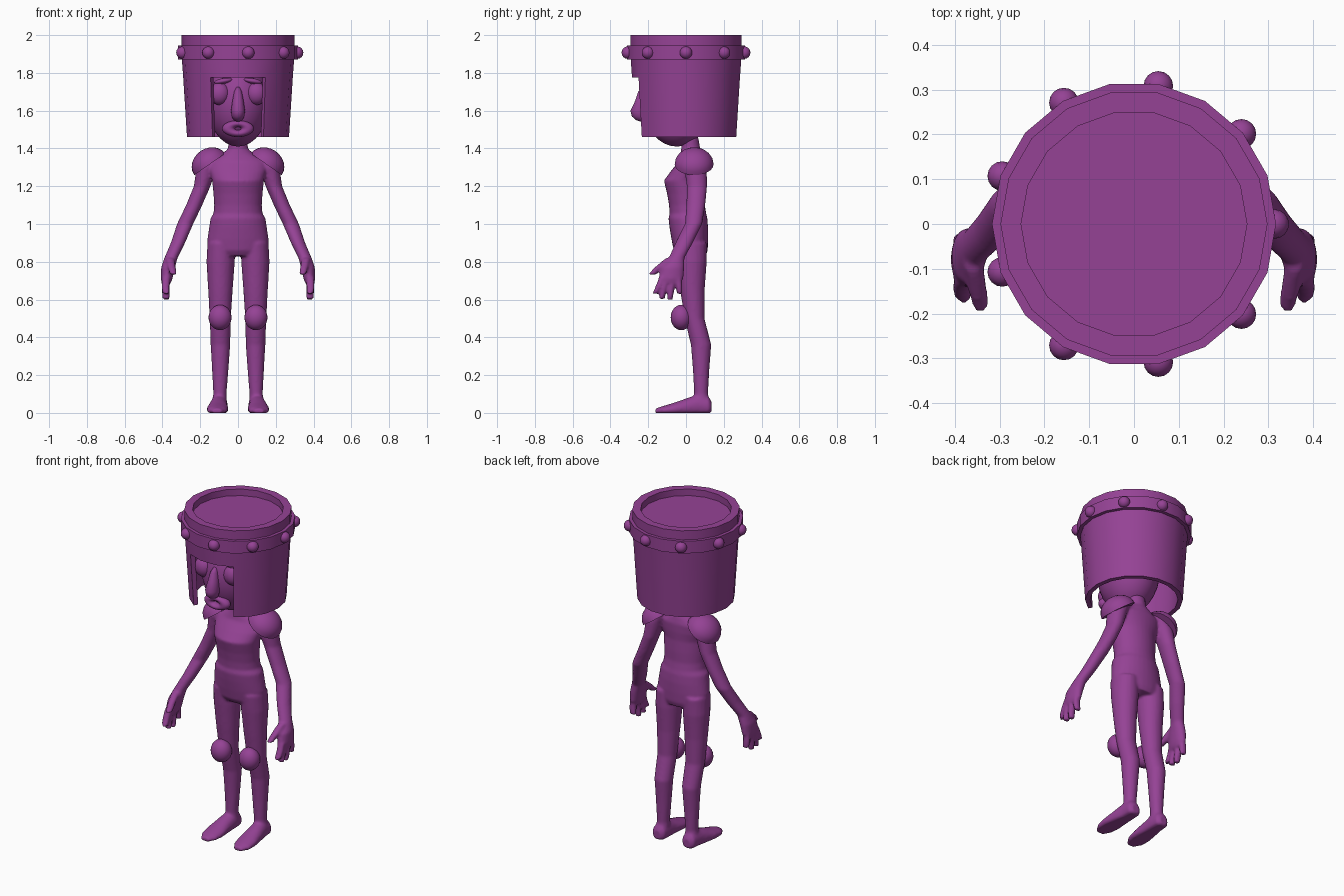
import bpy, bmesh
from math import sin, cos, pi, radians
from mathutils import Matrix, Vector

if "Cube" in bpy.data.objects:
    bpy.data.objects.remove(bpy.data.objects["Cube"])

purple = bpy.data.materials.new("purple")
purple.diffuse_color = (0.30, 0.055, 0.30, 1)
purple.use_nodes = True
purple.node_tree.nodes["Principled BSDF"].inputs["Base Color"].default_value = purple.diffuse_color


def finish(name, bm, angle=40):
    bmesh.ops.recalc_face_normals(bm, faces=bm.faces[:])
    mesh = bpy.data.meshes.new(name)
    bm.to_mesh(mesh)
    bm.free()
    mesh.materials.append(purple)
    ob = bpy.data.objects.new(name, mesh)
    bpy.context.collection.objects.link(ob)
    bpy.ops.object.select_all(action='DESELECT')
    ob.select_set(True)
    bpy.context.view_layer.objects.active = ob
    bpy.ops.object.shade_smooth_by_angle(angle=radians(angle))
    return ob


def tube(bm, rings, side=1, along='z', n=20):
    """Closed loft through elliptical rings (x, y, z, radius a, radius b)."""
    loops = []
    for x, y, z, a, b in rings:
        loop = []
        for i in range(n):
            t = 2 * pi * i / n
            if along == 'z':
                p = (side * (x + a * cos(t)), y + b * sin(t), z)
            else:
                p = (side * (x + a * cos(t)), y, max(0, z + b * sin(t)))
            loop.append(bm.verts.new(p))
        loops.append(loop)
    for lo, hi in zip(loops, loops[1:]):
        for i in range(n):
            j = (i + 1) % n
            bm.faces.new((lo[i], lo[j], hi[j], hi[i]))
    bm.faces.new(loops[0])
    bm.faces.new(loops[-1])


def ellipsoid(name, centre, radii, rot=None, half=False, seg=24):
    bm = bmesh.new()
    bmesh.ops.create_uvsphere(bm, u_segments=seg, v_segments=seg // 2, radius=1)
    if half:
        cut = bmesh.ops.bisect_plane(bm, geom=bm.verts[:] + bm.edges[:] + bm.faces[:], dist=1e-4,
                                     plane_co=(0, 0, 0), plane_no=(0, 0, 1), clear_inner=True)
        bmesh.ops.holes_fill(bm, edges=bm.edges[:])
    m = Matrix.Translation(centre) @ (rot or Matrix()) @ Matrix.Diagonal((*radii, 1))
    bm.transform(m)
    return finish(name, bm)


# Body: torso, legs, feet, arms and hands fused into one smooth skin
bm = bmesh.new()
torso = [(1.46, .02, .05, .045), (1.40, .025, .052, .05), (1.37, .03, .085, .06), (1.33, .03, .15, .07),
         (1.28, .01, .15, .09), (1.23, -.01, .137, .107), (1.16, 0, .13, .1), (1.10, .005, .126, .095),
         (1.055, .01, .13, .097), (1.03, .01, .146, .103), (.98, .015, .153, .102),
         (.92, .02, .162, .097), (.86, .025, .158, .09), (.83, .03, .14, .075)]
tube(bm, [(0, y, z, a, b) for z, y, a, b in torso], n=32)
leg = [(.09, .025, .9, .072, .085), (.092, .03, .8, .075, .08), (.093, .034, .65, .065, .065),
       (.094, .045, .5, .056, .053), (.093, .08, .36, .052, .054), (.094, .08, .22, .043, .043),
       (.096, .08, .1, .035, .037), (.1, .085, .03, .043, .045)]
foot = [(.1, .136, .03, .025, .03), (.1, .12, .035, .042, .05), (.1, .07, .04, .045, .06),
        (.105, .01, .03, .05, .05), (.108, -.06, .02, .058, .035), (.11, -.12, .012, .052, .025),
        (.11, -.162, .008, .025, .015)]
arm = [(.12, .05, 1.37, .04, .045), (.165, .05, 1.3, .055, .06), (.19, .058, 1.2, .044, .054),
       (.232, .052, 1.1, .043, .05), (.28, .04, 1.0, .043, .046), (.318, -.01, .9, .038, .046),
       (.355, -.05, .82, .035, .042), (.37, -.07, .77, .037, .062), (.378, -.08, .71, .031, .066),
       (.38, -.085, .685, .024, .055)]
thumb = [(.36, -.08, .82, .022, .027), (.35, -.14, .77, .022, .027), (.342, -.18, .732, .018, .023)]
fingers = [(-.125, -.163, .632), (-.1, -.13, .603), (-.07, -.085, .6), (-.04, -.033, .63)]
for s in (-1, 1):
    tube(bm, leg, s)
    tube(bm, foot, s, 'y')
    tube(bm, arm, s)
    tube(bm, thumb, s, n=12)
    for y0, y1, z1 in fingers:
        tube(bm, [(.38, y0, .72, .022, .017), (.384, (y0 + y1) / 2, .67, .022, .017),
                  (.38, y1, z1, .02, .015)], s, n=12)
body = finish("body", bm)
fuse = body.modifiers.new("fuse", 'REMESH')
fuse.mode = 'VOXEL'
fuse.voxel_size = 0.008
fuse.use_smooth_shade = True
soften = body.modifiers.new("soften", 'SMOOTH')
soften.iterations = 4

# Helmet: 18-sided bucket with a three-facet face opening and recessed top
profile = [(.27, 1.46), (.29, 1.775), (.297, 1.87), (.317, 1.87), (.317, 1.945), (.298, 1.945),
           (.298, 2.0), (.252, 2.0), (.252, 1.96), (.001, 1.96), (.001, 1.93), (.268, 1.93),
           (.262, 1.775), (.243, 1.46)]
N, P = 18, len(profile)
bm = bmesh.new()
cols = [[bm.verts.new((r * cos(2 * pi * j / N), r * sin(2 * pi * j / N), z)) for r, z in profile]
        for j in range(N)]
for j in range(N):
    a, b = cols[j], cols[(j + 1) % N]
    opening = 12 <= j <= 14
    for i in range(P):
        k = (i + 1) % P
        if not (opening and i in (0, P - 2, P - 1)):
            bm.faces.new((a[i], b[i], b[k], a[k]))
    if opening:
        bm.faces.new((a[1], b[1], b[P - 2], a[P - 2]))
for j in (12, 15):
    bm.faces.new([cols[j][i] for i in (0, 1, P - 2, P - 1)])
bmesh.ops.delete(bm, geom=[v for v in bm.verts if not v.link_faces], context='VERTS')
bmesh.ops.remove_doubles(bm, verts=bm.verts[:], dist=0.003)
finish("helmet", bm, 30)

# Nine studs around the band
for k in range(9):
    t = 2 * pi * k / 9
    ellipsoid("helmet_stud", (.313 * cos(t), .313 * sin(t), 1.907), (.033,) * 3, seg=16)

# Head and face
ellipsoid("head", (0, -.048, 1.65), (.165, .185, .24), seg=32)
bm = bmesh.new()
tube(bm, [(0, -.22, 1.725, .008, .012), (0, -.228, 1.70, .02, .025), (0, -.235, 1.65, .03, .035),
          (0, -.247, 1.60, .037, .047), (0, -.245, 1.57, .034, .042), (0, -.235, 1.55, .022, .03),
          (0, -.23, 1.543, .008, .012)])
finish("nose", bm, 60)
bpy.ops.mesh.primitive_torus_add(major_radius=.05, minor_radius=.034, major_segments=28, minor_segments=14,
                                 location=(0, -.198, 1.505), rotation=(radians(90), 0, 0))
lips = bpy.context.object
lips.name = "lips"
lips.scale = (1, .53, .85)
lips.data.materials.append(purple)
bpy.ops.object.shade_smooth()

# Paired parts: eyes, brows, shoulder pads, knee pads
for s in (-1, 1):
    ellipsoid("eye", (s * .098, -.188, 1.69), (.055, .048, .06))
    ellipsoid("brow", (s * .078, -.195, 1.757), (.05, .03, .015), Matrix.Rotation(s * radians(10), 4, 'Y'))
    ellipsoid("shoulder_pad", (s * .15, .043, 1.316), (.1, .103, .085),
              Matrix.Rotation(s * radians(35), 4, 'Y'), half=True)
    ellipsoid("knee_pad", (s * .095, -.025, .505), (.061, .056, .067))
